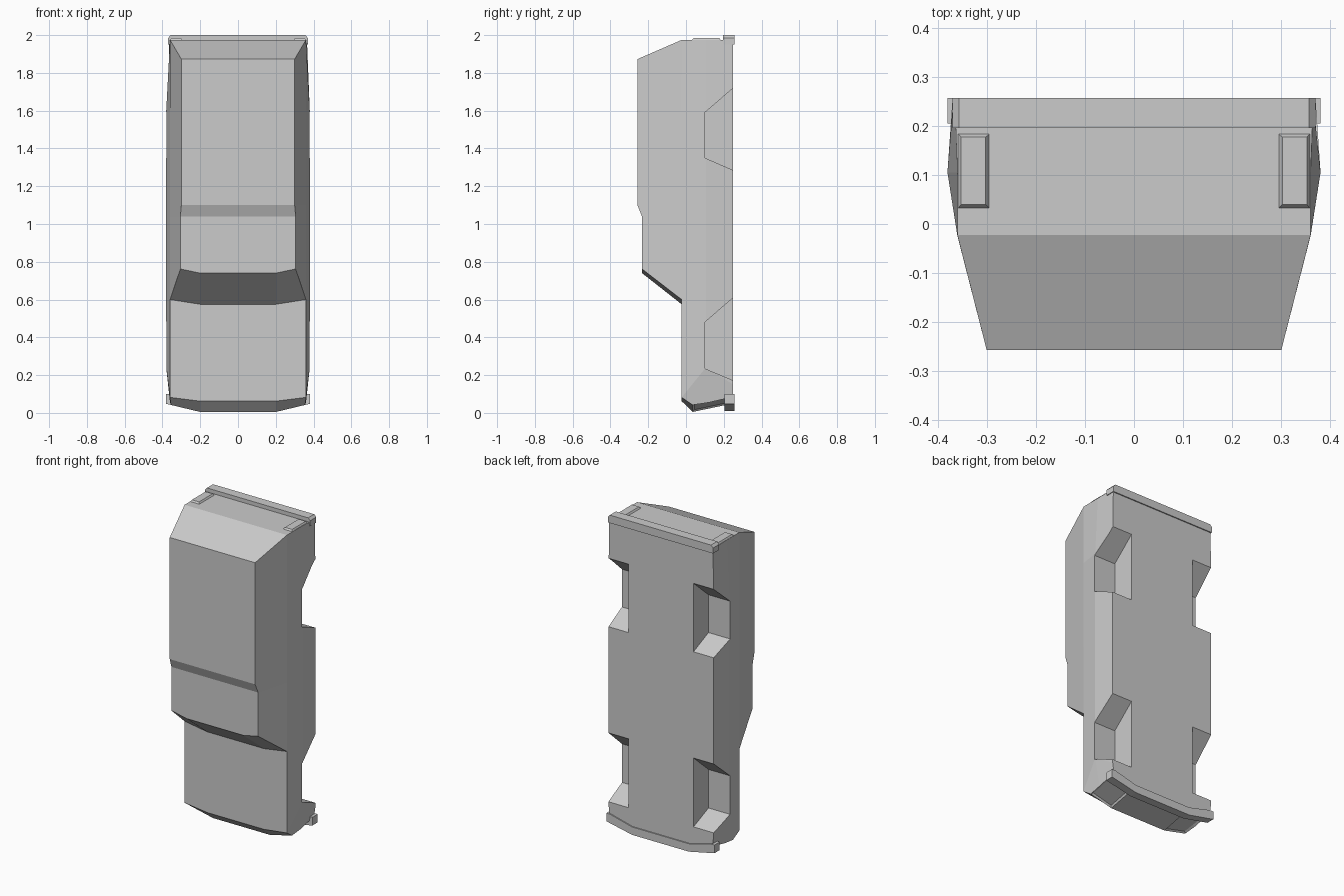
import bpy, bmesh

if "Cube" in bpy.data.objects:
    bpy.data.objects.remove(bpy.data.objects["Cube"])

grey = bpy.data.materials.new("plain grey")
grey.diffuse_color = (0.6, 0.6, 0.6, 1)
grey.use_nodes = True
grey.node_tree.nodes["Principled BSDF"].inputs["Base Color"].default_value = grey.diffuse_color


def finish(name, bm):
    bmesh.ops.recalc_face_normals(bm, faces=bm.faces[:])
    me = bpy.data.meshes.new(name)
    bm.to_mesh(me)
    bm.free()
    me.materials.append(grey)
    ob = bpy.data.objects.new(name, me)
    bpy.context.collection.objects.link(ob)
    return ob


def prism(bm, lower, upper):
    """Closed solid between two matching outlines."""
    a = [bm.verts.new(p) for p in lower]
    b = [bm.verts.new(p) for p in upper]
    n = len(a)
    bm.faces.new(a)
    bm.faces.new(b[::-1])
    for i in range(n):
        j = (i + 1) % n
        bm.faces.new((a[i], b[i], b[j], a[j]))


def extrude_y(name, outline, y0, y1):
    bm = bmesh.new()
    prism(bm, [(x, y0, z) for x, z in outline], [(x, y1, z) for x, z in outline])
    return finish(name, bm)


def section(z, roof_x, roof_y, edge_z=None):
    """Half ring: floor inner, floor outer, crease, belt, roof edge, roof inner."""
    e = z if edge_z is None else edge_z
    return [(.2, .25, z), (.37, .25, z), (.38, .105, z), (.36, -.023, e),
            (roof_x, roof_y, e), (.2, roof_y, z)]


# body: lofted from the nose up to the tail
tail = [(.2, .25, 1.975), (.365, .25, 1.975), (.36, .105, 1.975), (.36, -.022, 1.975)]
stations = [
    [(.2, .25, .05), (.36, .25, .085), (.36, .12, .055), (.355, .035, .042),
     (.355, .035, .042), (.2, .035, .005)],
    [(.2, .25, .12), (.37, .25, .15), (.38, .105, .24), (.36, -.023, .082),
     (.36, -.023, .082), (.2, -.023, .062)],
    section(.575, .36, -.023, .60),
    section(.74, .305, -.233, .762),
    section(1.04, .305, -.233),
    section(1.10, .30, -.257),
    section(1.60, .30, -.257),
    tail + [(.30, -.257, 1.873), (.2, -.257, 1.873)],
    tail + [(.36, -.022, 1.975), (.2, -.022, 1.975)],
]
bm = bmesh.new()
rings = []
for half in stations:
    full = half + [(-x, y, z) for x, y, z in half[::-1]]
    rings.append([bm.verts.new(p) for p in full])
for a, b in zip(rings, rings[1:]):
    for i in range(12):
        j = (i + 1) % 12
        bm.faces.new((a[i], a[j], b[j], b[i]))
lamps = []
for r in (rings[0], rings[-1]):
    bm.faces.new((r[0], r[5], r[6], r[11]))
    lamps += [bm.faces.new(r[:6]), bm.faces.new(r[6:])]
bmesh.ops.remove_doubles(bm, verts=bm.verts[:], dist=.0005)
bmesh.ops.recalc_face_normals(bm, faces=bm.faces[:])
# recessed headlight panels on the outer nose faces
nose = [f for f in bm.faces if all(v.co.z < .09 for v in f.verts)
        and abs(f.calc_center_median().x) > .1 and f.calc_center_median().y > .05]
bmesh.ops.inset_individual(bm, faces=nose, thickness=.015, depth=-.008)
body = finish("car_body", bm)

# wheel arches cut from the body
bm = bmesh.new()
for z0, z1, z2, z3 in ((.151, .235, .48, .653), (1.263, 1.35, 1.59, 1.763)):
    outline = [(.3, z0), (.10, z1), (.10, z2), (.3, z3)]
    for s in (-1, 1):
        prism(bm, [(s * .228, y, z) for y, z in outline],
              [(s * .5, y, z) for y, z in outline])
cutter = finish("arch_cutter", bm)
cutter.hide_render = True
mod = body.modifiers.new("arches", 'BOOLEAN')
mod.operation = 'DIFFERENCE'
mod.solver = 'EXACT'
mod.object = cutter
bpy.context.view_layer.objects.active = body
body.select_set(True)
bpy.ops.object.modifier_apply(modifier=mod.name)
bpy.data.objects.remove(cutter)

# front bumper: bent bar wrapped round the nose
bar = [(.38, .10), (.38, .048), (.2, .01), (0, .01)]
inner = [(0, .06), (.2, .06), (.355, .10)]
right = bar[:3] + [(.2, .06), (.355, .10)]
outline = ([(.38, .10), (.38, .048), (.2, .01), (-.2, .01), (-.38, .048), (-.38, .10),
            (-.355, .10), (-.2, .06), (.2, .06), (.355, .10)])
extrude_y("front_bumper", outline, .205, .257)

# rear bumper: straight bar with clipped ends
extrude_y("rear_bumper", [(-.37, 1.95), (.37, 1.95), (.37, 1.985), (.356, 2.0),
                          (-.356, 2.0), (-.37, 1.985)], .196, .257)

# tail lights: low bevelled plates on the rear face
for side, s in (("left", -1), ("right", 1)):
    bm = bmesh.new()
    prism(bm, [(s * x, y, 1.972) for x, y in ((.293, .03), (.36, .03), (.36, .185), (.293, .185))],
          [(s * x, y, 1.985) for x, y in ((.302, .04), (.352, .04), (.352, .177), (.302, .177))])
    finish("tail_light_" + side, bm)
